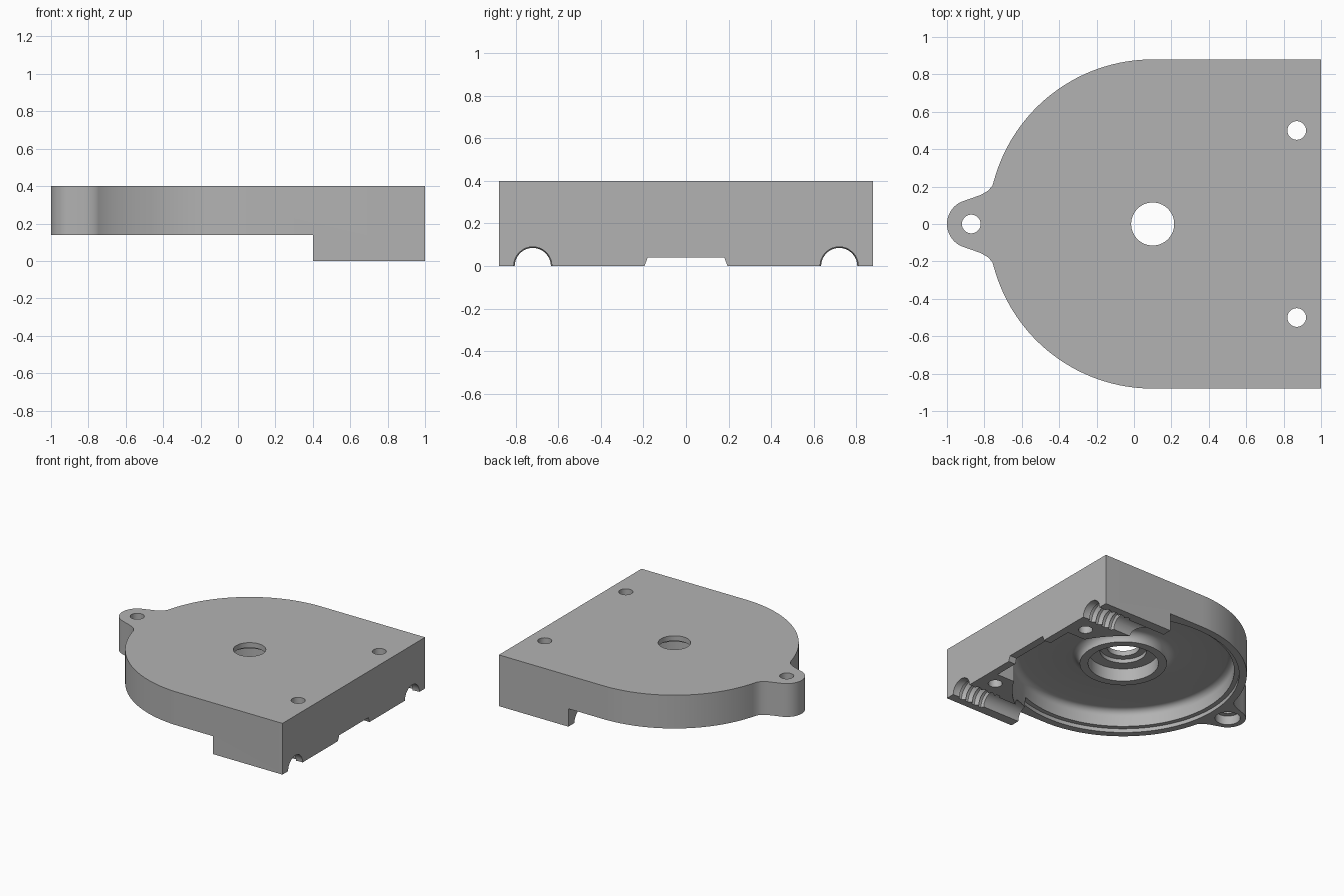
import bpy
import bmesh
from math import pi, cos, sin, acos, radians
from mathutils import Vector, Matrix

old = bpy.data.objects.get("Cube")
if old:
    bpy.data.objects.remove(old, do_unlink=True)

grey = bpy.data.materials.new("plain_grey")
grey.use_nodes = True
colour = (0.45, 0.45, 0.45, 1)
grey.diffuse_color = colour
grey.node_tree.nodes["Principled BSDF"].inputs["Base Color"].default_value = colour

TOP = 0.4        # upper face
STEP_Z = 0.14    # underside of the rounded half
STEP_X = 0.4     # where the deep block starts
AXIS_X = 0.1     # centre of the round chamber


def make_object(name, bm):
    bmesh.ops.remove_doubles(bm, verts=bm.verts, dist=0.0001)
    bmesh.ops.recalc_face_normals(bm, faces=bm.faces)
    mesh = bpy.data.meshes.new(name)
    bm.to_mesh(mesh)
    bm.free()
    mesh.materials.append(grey)
    obj = bpy.data.objects.new(name, mesh)
    bpy.context.collection.objects.link(obj)
    return obj


def arc(cx, cy, r, start, end, steps):
    angles = [radians(start + (end - start) * i / steps) for i in range(steps + 1)]
    return [(cx + r * cos(a), cy + r * sin(a)) for a in angles]


def prism(name, outline, low, high):
    bm = bmesh.new()
    face = bm.faces.new([bm.verts.new((x, y, low)) for x, y in outline])
    result = bmesh.ops.extrude_face_region(bm, geom=[face])
    moved = [v for v in result["geom"] if isinstance(v, bmesh.types.BMVert)]
    bmesh.ops.translate(bm, verts=moved, vec=(0, 0, high - low))
    return make_object(name, bm)


def box(name, x, y, z):
    return prism(name, [(x[0], y[0]), (x[1], y[0]), (x[1], y[1]), (x[0], y[1])], *z)


def lathe(name, profile, origin, steps=48, along_x=False):
    """Spin (radius, height) points around the z axis, or around x."""
    bm = bmesh.new()
    verts = [bm.verts.new((r, 0, h)) for r, h in profile]
    edges = [bm.edges.new(pair) for pair in zip(verts, verts[1:])]
    bmesh.ops.spin(bm, geom=verts + edges, cent=(0, 0, 0), axis=(0, 0, 1),
                   angle=2 * pi, steps=steps)
    if along_x:
        bm.transform(Matrix.Rotation(pi / 2, 4, "Y"))
    bm.transform(Matrix.Translation(Vector(origin)))
    return make_object(name, bm)


def cut(body, cutter):
    cutter.hide_render = True
    mod = body.modifiers.new("cut", "BOOLEAN")
    mod.operation = "DIFFERENCE"
    mod.solver = "EXACT"
    mod.object = cutter
    bpy.context.view_layer.objects.active = body
    bpy.ops.object.modifier_apply(modifier=mod.name)
    bpy.data.objects.remove(cutter, do_unlink=True)


# Outer shape: square end, round end and a blended screw ear
half = [(1, 0.88)] + arc(AXIS_X, 0, 0.88, 90, 164, 32)
half += [(-0.757, 0.205), (-0.78, 0.178), (-0.82, 0.155)]
half += arc(-0.87, 0, 0.13, 105, 180, 10)
outline = half + [(x, -y) for x, y in reversed(half[:-1])]
housing = prism("housing", outline, 0, TOP)

# Raised underside of the round end, with a shallow lip around its rim
cut(housing, box("step_cutter", (-2, STEP_X), (-2, 2), (-1, STEP_Z)))
lip_r = 0.825
a = acos((STEP_X - 0.01 - AXIS_X) / lip_r) * 180 / pi
cut(housing, prism("lip_cutter", arc(AXIS_X, 0, lip_r, a, 360 - a, 72), -1, 0.17))

# Round chamber with filleted floor, central boss and stepped bore
chamber = [(0, -0.1), (0.79, -0.1)]
chamber += arc(0.74, 0.25, 0.05, 0, 90, 6)
chamber += arc(0.37, 0.24, 0.06, 90, 180, 6)
chamber += [(0.31, 0.23), (0.25, 0.23), (0.25, 0.33), (0.165, 0.33),
            (0.165, 0.36), (0.115, 0.36), (0.115, 0.5), (0, 0.5)]
cut(housing, lathe("chamber_cutter", chamber, (AXIS_X, 0, 0), 96))

# Pocket behind the end wall
cut(housing, box("pocket_cutter", (0.6, 0.94), (-0.39, 0.39), (-0.1, 0.28)))

# Tapered notch in the end wall
notch = prism("notch_cutter", [(-0.21, -0.04), (0.21, -0.04), (0.18, 0.04), (-0.18, 0.04)],
              0.85, 1.1)
notch.data.transform(Matrix(((0, 0, 1, 0), (1, 0, 0, 0), (0, 1, 0, 0), (0, 0, 0, 1))))
cut(housing, notch)

# Ribbed cable channels
channel = [(0, 0.3), (0.085, 0.3), (0.085, 0.72)]
for i in range(4):
    x = 0.72 + 0.06 * i
    channel += [(0.105, x + 0.01), (0.105, x + 0.035), (0.085, x + 0.045)]
channel += [(0.09, 0.97), (0.09, 1.1), (0, 1.1)]
for side in (-1, 1):
    cut(housing, lathe("channel_cutter", channel, (0, side * 0.72, 0), 32, True))

# Screw holes, the ear one counterbored from below
plain = [(0, -0.1), (0.05, -0.1), (0.05, 0.5), (0, 0.5)]
bored = [(0, -0.1), (0.09, -0.1), (0.09, 0.21), (0.05, 0.21), (0.05, 0.5), (0, 0.5)]
for profile, x, y in ((plain, 0.87, 0.5), (plain, 0.87, -0.5), (bored, -0.87, 0)):
    cut(housing, lathe("hole_cutter", profile, (x, y, 0), 32))

# Smooth curved walls, crisp edges
bpy.ops.object.select_all(action="DESELECT")
housing.select_set(True)
bpy.context.view_layer.objects.active = housing
bpy.ops.object.shade_smooth_by_angle(angle=radians(30))
